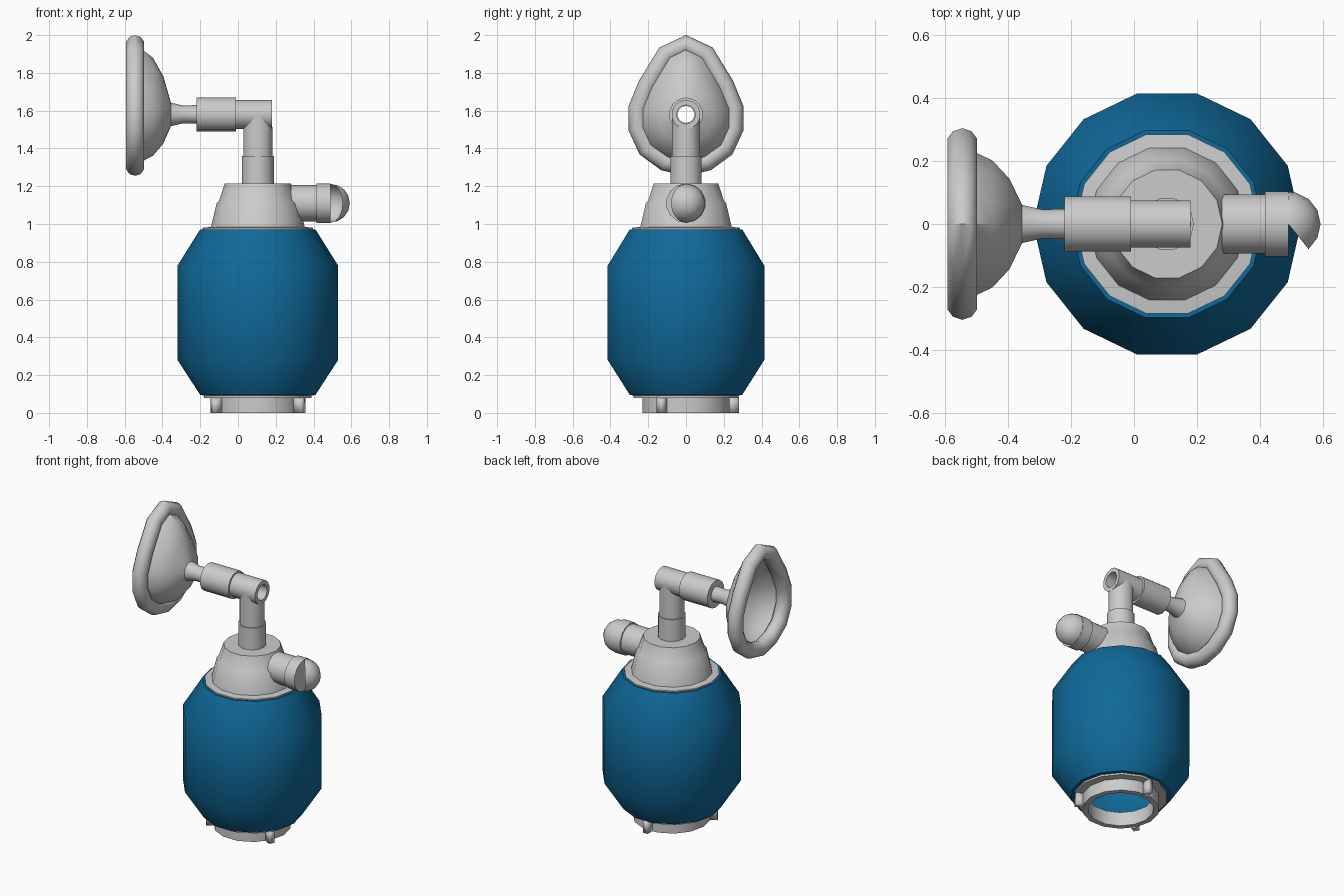
import bpy, bmesh
from math import sin, cos, pi, radians, sqrt
from mathutils import Vector

if "Cube" in bpy.data.objects:
    bpy.data.objects.remove(bpy.data.objects["Cube"])

N = 14          # sides used throughout
CX = 0.105      # axis of the bag and its fittings
TUBE_Z = 1.58   # axis of the horizontal tube

blue = bpy.data.materials.new("blue_rubber")
blue.diffuse_color = (0.005, 0.14, 0.32, 1)
blue.use_nodes = True
blue.node_tree.nodes["Principled BSDF"].inputs["Base Color"].default_value = blue.diffuse_color


def finish(name, bm, mat=None):
    bmesh.ops.remove_doubles(bm, verts=bm.verts, dist=1e-5)
    bmesh.ops.recalc_face_normals(bm, faces=bm.faces)
    me = bpy.data.meshes.new(name)
    bm.to_mesh(me)
    bm.free()
    ob = bpy.data.objects.new(name, me)
    bpy.context.collection.objects.link(ob)
    if mat:
        me.materials.append(mat)
    bpy.ops.object.select_all(action='DESELECT')
    ob.select_set(True)
    bpy.context.view_layer.objects.active = ob
    bpy.ops.object.shade_smooth_by_angle(angle=radians(40))
    return ob


def loft(name, rings, wrap=True, loop=False, mat=None):
    """Skin a list of equal point rings; loop joins the last ring to the first."""
    bm = bmesh.new()
    rows = [[bm.verts.new(p) for p in ring] for ring in rings]
    pairs = list(zip(rows, rows[1:])) + ([(rows[-1], rows[0])] if loop else [])
    n = len(rows[0])
    for a, b in pairs:
        for i in range(n if wrap else n - 1):
            j = (i + 1) % n
            bm.faces.new((a[i], a[j], b[j], b[i]))
    return finish(name, bm, mat)


def ring_z(r, z):
    return [Vector((CX + r * cos(2*pi*i/N), r * sin(2*pi*i/N), z)) for i in range(N)]


def ring_x(r, x, z=TUBE_Z):
    return [Vector((x, r * sin(2*pi*i/N), z + r * cos(2*pi*i/N))) for i in range(N)]


def lathe_z(name, profile, **kw):
    return loft(name, [ring_z(r, z) for r, z in profile], **kw)


def lathe_x(name, profile, z=TUBE_Z, **kw):
    return loft(name, [ring_x(r, x, z) for r, x in profile], **kw)


# Squeeze bag
lathe_z("squeeze_bag", [(.285, .092), (.305, .095), (.425, .28), (.425, .78),
                        (.305, .972), (.285, .972)], mat=blue)

# Base ring with flange and three lugs
lathe_z("base_ring", [(.2, 0), (.235, 0), (.235, .08), (.285, .08), (.285, .093), (.2, .093)],
        loop=True)
for k in range(3):
    a = radians(90 + 120 * k)
    out, side = Vector((cos(a), sin(a), 0)), Vector((-sin(a), cos(a), 0)) * .018
    c = Vector((CX, 0, 0))
    foot = [c + out*.22 - side, c + out*.28 - side, c + out*.28 + side, c + out*.22 + side]
    lug = loft("base_lug", [[p * 1 for p in foot], [p + Vector((0, 0, .085)) for p in foot]])
    bm = bmesh.new()
    bm.from_mesh(lug.data)
    bmesh.ops.holes_fill(bm, edges=bm.edges)
    bm.to_mesh(lug.data)
    bm.free()

# Valve head on top of the bag
lathe_z("valve_head", [(.292, .968), (.292, .98), (.248, .985), (.218, 1.11), (.205, 1.125),
                       (.175, 1.215), (0, 1.215)])

# Vertical tube, its top trimmed to saddle the horizontal tube
lathe_z("upright_collar", [(.07, 1.21), (.085, 1.21), (.085, 1.36), (.07, 1.36)])


def saddle(r):
    return [Vector((p.x, p.y, TUBE_Z - sqrt(max(0, .068**2 - p.y**2)))) for p in ring_z(r, 0)]


loft("upright_tube", [ring_z(.05, 1.22), ring_z(.077, 1.22), saddle(.077), saddle(.05)], loop=True)

# Horizontal tube and sleeve, open right through
lathe_x("elbow_tube", [(.05, -.02), (.077, -.02), (.077, .18), (.05, .18)], loop=True)
lathe_x("mask_sleeve", [(.045, -.22), (.09, -.22), (.09, -.01), (.045, -.01)], loop=True)

# Face mask: teardrop outline, mirrored across y
half = [(0, 1.95), (.105, 1.9), (.205, 1.735), (.255, 1.615), (.255, 1.505),
        (.207, 1.4), (.11, 1.33), (0, 1.305)]
outline = half + [(-y, z) for y, z in half[-2:0:-1]]
path = [Vector((0, y, z)) for y, z in outline]
outward = []
for i in range(N):
    t = (path[(i + 1) % N] - path[i - 1]).normalized()
    outward.append(Vector((0, -t.z, t.y)))
rim_rings = []
for k in range(10):
    a = 2 * pi * k / 10
    rim_rings.append([p + o * (.05 * cos(a)) + Vector((-.545 + .05 * sin(a), 0, 0))
                      for p, o in zip(path, outward)])
loft("mask_rim", rim_rings, loop=True)

# Mask cone blends from the round neck to the teardrop
edge = [p - o * .028 for p, o in zip(path, outward)]
cone = [ring_x(.05, -.2), ring_x(.047, -.29), ring_x(.062, -.355)]
for x, t in ((-.395, .5), (-.45, .85), (-.505, 1)):
    cone.append([Vector((x, c.y + (e.y - c.y) * t, c.z + (e.z - c.z) * t))
                 for c, e in zip(ring_x(.06, x), edge)])
loft("mask_cone", cone)

# Side outlet with collar
OZ = 1.11
lathe_x("side_outlet", [(0, .28), (.096, .28), (.096, .42)], z=OZ)
lathe_x("outlet_collar", [(.09, .415), (.105, .415), (.105, .49), (0, .49)], z=OZ)

# Domed outlet hood, open toward the front
hood = []
for az in [360 / N * k for k in range(-2, 4)] + [90]:
    a = radians(az)
    hood.append([Vector((.49 + .102 * cos(a) * cos(b), .102 * sin(a) * cos(b), OZ + .102 * sin(b)))
                 for b in [pi * (k / 8 - .5) for k in range(9)]])
loft("outlet_hood", hood, wrap=False)
